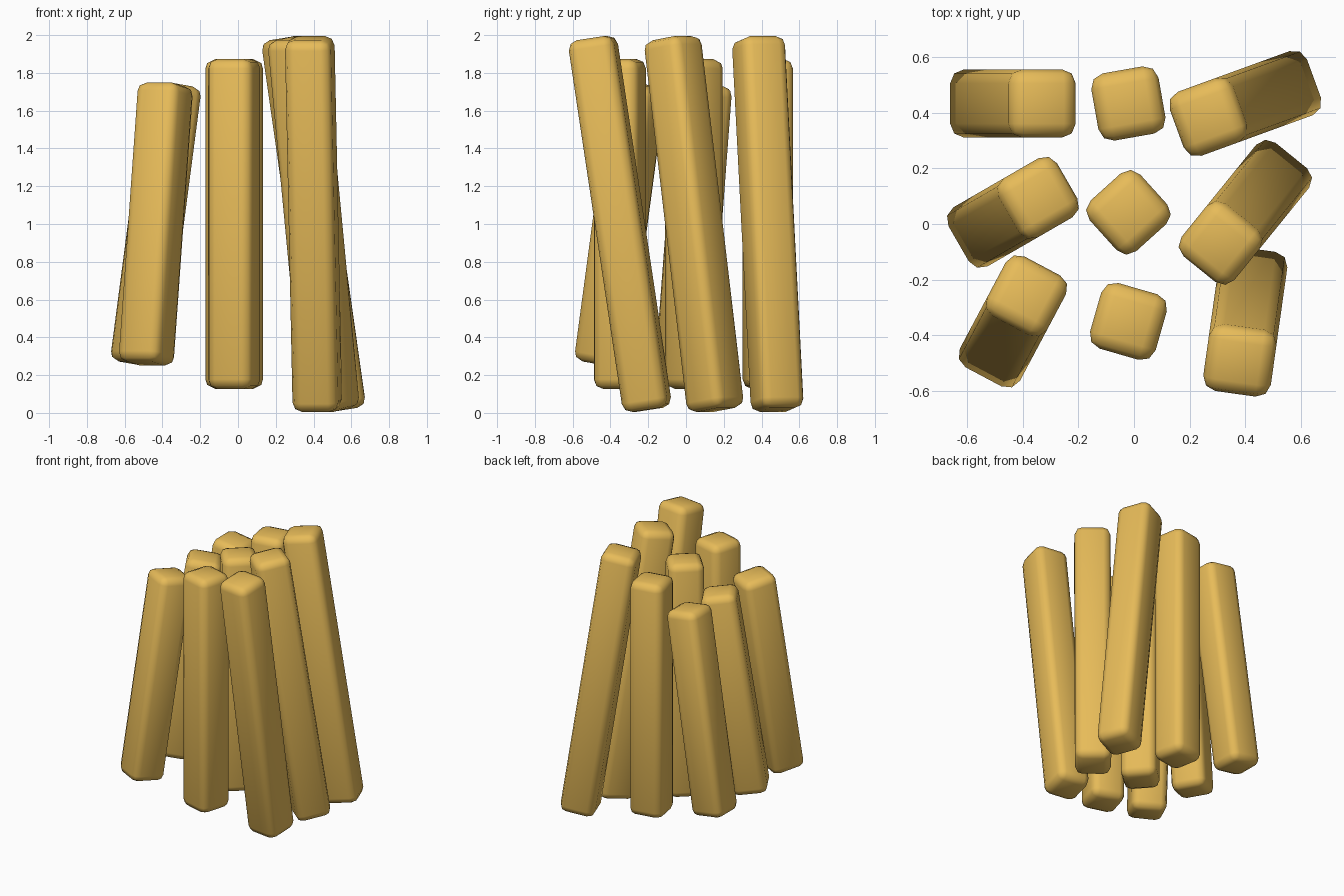
import bpy
from math import radians

if "Cube" in bpy.data.objects:
    bpy.data.objects.remove(bpy.data.objects["Cube"])

WIDTH, BEVEL, TILT = 0.245, 0.05, 8.6

mat = bpy.data.materials.new("golden")
mat.diffuse_color = (0.80, 0.50, 0.10, 1)
mat.use_nodes = True
mat.node_tree.nodes["Principled BSDF"].inputs["Base Color"].default_value = mat.diffuse_color


# Square bar with softened edges, turned about z and leaning along its own x
def bar(name, x, y, length, lean, turn):
    bpy.ops.mesh.primitive_cube_add(size=1, location=(x, y, 1))
    ob = bpy.context.object
    ob.name = name
    ob.scale = (WIDTH, WIDTH, length)
    bpy.ops.object.transform_apply(location=False, rotation=False, scale=True)
    ob.rotation_euler = (0, radians(lean), radians(turn))
    mod = ob.modifiers.new("soft_edges", 'BEVEL')
    mod.width = BEVEL
    mod.segments = 2
    bpy.ops.object.shade_smooth()
    ob.data.materials.append(mat)


# Columns: name, x, bar length, lean, turn of each bar from front to back
columns = [
    ("left", -0.435, 1.495, TILT, (62, 30, 0)),
    ("middle", -0.02, 1.745, 0, (-16, 42, 10)),
    ("right", 0.40, 1.99, -TILT, (82, 51, 20)),
]
rows = [("front", -0.35), ("centre", 0.042), ("back", 0.433)]

for side, x, length, lean, turns in columns:
    for (row, y), turn in zip(rows, turns):
        bar(f"{row}_{side}_bar", x, y, length, lean, turn)
